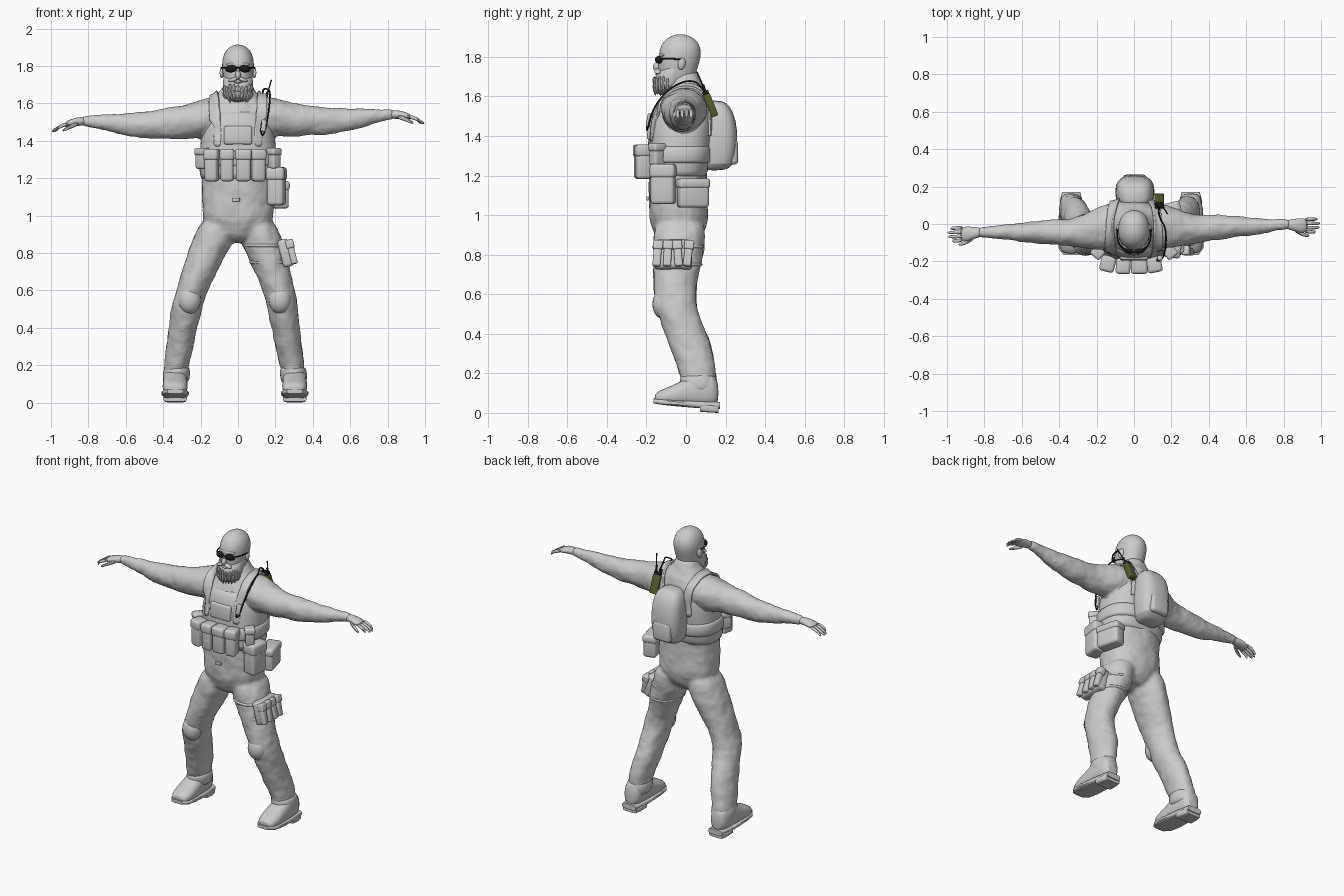
import bpy, bmesh, math, random
from mathutils import Vector, Matrix, Euler

random.seed(4)

def mat(name, col):
    m = bpy.data.materials.new(name)
    m.diffuse_color = (*col, 1)
    return m

BLACK = mat("black", (0.012, 0.012, 0.012))
OLIVE = mat("olive", (0.09, 0.11, 0.025))

def finish(name, bm, subsurf=0, material=None):
    bmesh.ops.recalc_face_normals(bm, faces=bm.faces)
    me = bpy.data.meshes.new(name)
    bm.to_mesh(me)
    bm.free()
    ob = bpy.data.objects.new(name, me)
    bpy.context.collection.objects.link(ob)
    if material:
        me.materials.append(material)
    if subsurf:
        ob.modifiers.new("Subdivision", 'SUBSURF').levels = subsurf
        ob.modifiers[-1].render_levels = subsurf
    return ob

def tube(bm, rings, axis=2, n=16, p=2.0):
    """Loft of superellipses (x, y, z, radius_u, radius_v) across one axis."""
    u, v = [i for i in range(3) if i != axis]
    loops = []
    for *c, a, b in rings:
        loop = []
        for k in range(n):
            t = math.tau * (k + 0.5) / n
            co = Vector(c)
            co[u] += a * math.copysign(abs(math.cos(t)) ** (2 / p), math.cos(t))
            co[v] += b * math.copysign(abs(math.sin(t)) ** (2 / p), math.sin(t))
            loop.append(bm.verts.new(co))
        loops.append(loop)
    for A, B in zip(loops, loops[1:]):
        for k in range(n):
            bm.faces.new((A[k], A[(k + 1) % n], B[(k + 1) % n], B[k]))
    bm.faces.new(loops[0][::-1])
    bm.faces.new(loops[-1])

def loft(name, rings, axis=2, n=16, p=2.0, subsurf=1, material=None):
    bm = bmesh.new()
    tube(bm, rings, axis, n, p)
    return finish(name, bm, subsurf, material)

def blob(name, loc, rad, material=None, rot=(0, 0, 0)):
    bm = bmesh.new()
    bmesh.ops.create_uvsphere(bm, u_segments=20, v_segments=12, radius=1,
                              matrix=Matrix.LocRotScale(Vector(loc), Euler(rot), Vector(rad)))
    return finish(name, bm, 0, material)

def box(name, loc, size, rot=(0, 0, 0), bevel=0.012, material=None, flap=False):
    """Bevelled box, with an optional pouch lid over its top third."""
    bm = bmesh.new()
    parts = [((0, 0, 0), size)]
    if flap:
        parts.append(((0, 0, size[2] * 0.34), (size[0] + .01, size[1] + .01, size[2] * 0.36)))
    for off, s in parts:
        b2 = bmesh.new()
        bmesh.ops.create_cube(b2, size=1, matrix=Matrix.LocRotScale(Vector(off), None, Vector(s)))
        bmesh.ops.bevel(b2, geom=b2.edges[:], offset=bevel, segments=3, profile=0.5, affect='EDGES')
        tmp = bpy.data.meshes.new("tmp")
        b2.to_mesh(tmp)
        b2.free()
        bm.from_mesh(tmp)
        bpy.data.meshes.remove(tmp)
    ob = finish(name, bm, 0, material)
    ob.location, ob.rotation_euler = loc, rot
    return ob

def wire(name, pts, r, material=BLACK):
    cu = bpy.data.curves.new(name, 'CURVE')
    cu.dimensions, cu.bevel_depth, cu.bevel_resolution, cu.use_fill_caps = '3D', r, 2, True
    sp = cu.splines.new('NURBS')
    sp.points.add(len(pts) - 1)
    for q, c in zip(sp.points, pts):
        q.co = (*c, 1)
    sp.use_endpoint_u, sp.order_u = True, 3
    cu.materials.append(material)
    bpy.context.collection.objects.link(bpy.data.objects.new(name, cu))

# clothed body: torso, arms and legs fused into one skin
ARM = [(.06, 0, 1.545, .12, .10), (.18, -.01, 1.53, .125, .108), (.26, -.025, 1.515, .088, .095),
       (.35, -.03, 1.51, .075, .084), (.48, -.015, 1.505, .065, .076), (.58, -.015, 1.51, .053, .063),
       (.70, -.008, 1.527, .041, .044), (.80, -.003, 1.54, .029, .03), (.84, -.002, 1.542, .027, .027)]
LEG = [(.10, -.03, 1.0, .09, .13), (.122, -.035, .88, .115, .135), (.155, -.04, .78, .11, .125),
       (.198, -.055, .66, .09, .112), (.23, -.055, .56, .083, .108), (.243, -.035, .48, .083, .103),
       (.258, .01, .38, .077, .11), (.275, .04, .28, .073, .104), (.29, .06, .2, .069, .094),
       (.298, .072, .12, .07, .09)]

def arm_point(s, x, y, z):
    t = abs(x) / .8 if s < 0 else 0
    return s * x, y - .04 * t, z - .035 * t

def leg_x(s, x, z):
    return s * (x + (min(.038, max(0, .08 * (.98 - z))) if s < 0 else 0))

bm = bmesh.new()
tube(bm, [(0, -.04, .85, .09, .09), (0, -.035, .93, .185, .145), (0, -.037, 1.02, .2, .153),
          (0, -.042, 1.12, .192, .148), (0, -.045, 1.22, .2, .148), (0, -.03, 1.36, .2, .155),
          (0, -.02, 1.48, .2, .155), (0, -.01, 1.56, .185, .135), (0, 0, 1.63, .13, .105),
          (0, 0, 1.67, .08, .075), (0, -.015, 1.75, .068, .07)], p=2.3)
for s in (1, -1):
    tube(bm, [(*arm_point(s, x, y, z), a, b) for x, y, z, a, b in ARM], axis=0)
    tube(bm, [(leg_x(s, x, z), y, z, a, b) for x, y, z, a, b in LEG])
body = finish("clothed_body", bm, 1)
rm = body.modifiers.new("Fuse", 'REMESH')
rm.mode, rm.voxel_size = 'VOXEL', 0.011
sm = body.modifiers.new("Relax", 'SMOOTH')
sm.factor, sm.iterations = 0.5, 6
folds = bpy.data.textures.new("folds", 'CLOUDS')
folds.noise_scale = 0.09
dp = body.modifiers.new("Folds", 'DISPLACE')
dp.texture, dp.strength, dp.mid_level = folds, 0.016, 0.45
rm.use_smooth_shade = True

# hands with fingers, boots and knees
for s, side in ((1, "left"), (-1, "right")):
    bm = bmesh.new()
    A = lambda x, y, z, a, b: (*arm_point(s, x, y, z), a, b)
    tube(bm, [A(.81, -.003, 1.54, .026, .025), A(.85, -.005, 1.541, .031, .024),
              A(.89, -.008, 1.536, .042, .021), A(.93, -.008, 1.525, .041, .016)], axis=0, n=12)
    for i, tip in enumerate((.982, .998, .995, .97)):
        y = .024 - .021 * i
        tube(bm, [A(.91, y, 1.53, .011, .012), A(.945, y * 1.1, 1.522, .0105, .0115),
                  A(.968, y * 1.1, 1.508, .010, .010), A(tip, y, 1.492, .007, .008)], axis=0, n=8)
    tube(bm, [A(.85, -.025, 1.53, .015, .015), A(.89, -.05, 1.518, .013, .013),
              A(.915, -.06, 1.506, .011, .011), A(.94, -.063, 1.494, .007, .008)], axis=0, n=8)
    finish("hand_" + side, bm, 1)

    fx = .303 if s > 0 else -.336
    loft("boot_" + side, [(fx, .165, .10, .035, .055), (fx, .14, .115, .06, .085), (fx, .06, .12, .066, .095),
                          (fx, -.01, .10, .066, .068), (fx, -.08, .085, .07, .05), (fx, -.135, .077, .062, .036),
                          (fx, -.16, .072, .04, .022)], axis=1, p=2.4)
    bm = bmesh.new()
    tube(bm, [(fx, .172, .038, .05, .018), (fx, .06, .042, .066, .018), (fx, -.06, .05, .074, .016),
              (fx, -.13, .056, .068, .014), (fx, -.165, .06, .042, .012)], axis=1, p=4)
    tube(bm, [(fx, .165, .02, .05, .02), (fx, .13, .021, .06, .02), (fx, .07, .026, .063, .02)], axis=1, p=5)
    finish("boot_sole_" + side, bm)
    loft("boot_cuff_" + side, [(fx * .985, .068, .10, .068, .086), (fx * .985, .068, .13, .074, .095),
                               (fx * .975, .062, .17, .074, .097), (fx * .97, .06, .2, .065, .088)])
    blob("knee_pad_" + side, (leg_x(s, .225, .55), -.115, .55), (.062, .055, .075))

# head, face and beard
loft("head", [(0, -.035, 1.64, .06, .07), (0, -.045, 1.70, .074, .092), (0, -.04, 1.75, .082, .103),
              (0, -.032, 1.80, .088, .11), (0, -.028, 1.85, .084, .105), (0, -.028, 1.89, .062, .078),
              (0, -.028, 1.91, .03, .038), (0, -.028, 1.914, .01, .012)], p=2.15, subsurf=2)
blob("nose", (0, -.145, 1.75), (.015, .022, .024), rot=(-.3, 0, 0))
blob("nose_bridge", (0, -.136, 1.775), (.01, .014, .025))
blob("brow", (0, -.118, 1.808), (.062, .02, .012))
blob("mouth", (0, -.143, 1.712), (.022, .012, .006))
bm = bmesh.new()
tube(bm, [(0, -.05, 1.765, .078, .06), (0, -.07, 1.73, .08, .07), (0, -.082, 1.69, .084, .078),
          (0, -.088, 1.655, .08, .073), (0, -.098, 1.625, .058, .055), (0, -.105, 1.605, .03, .03)])
for k in range(22):  # hanging locks
    t = math.pi * (1.02 + .96 * (k % 11) / 10)
    row = k // 11
    x, y = .078 * math.cos(t), -.088 + .072 * math.sin(t)
    z = 1.70 - row * .035 + random.uniform(-.008, .008)
    tube(bm, [(x * .95, y, z, .008, .008), (x * .97, y - .003, z - .025, .013, .011),
              (x * (.82 - .2 * row), y + .005, z - random.uniform(.055, .075), .003, .003)], n=6)
finish("beard", bm, 1)
for s, side in ((1, "left"), (-1, "right")):
    blob("ear_" + side, (s * .086, -.022, 1.765), (.011, .02, .03), rot=(-.2, 0, s * .3))
    blob("moustache_" + side, (s * .024, -.142, 1.727), (.028, .018, .011), rot=(0, s * .35, 0))
    # sunglasses
    blob("lens_" + side, (s * .036, -.138, 1.785), (.034, .016, .019), BLACK, (0, s * .1, s * .35))
    wire("temple_" + side, [(s * .062, -.13, 1.79), (s * .083, -.105, 1.79), (s * .091, -.06, 1.79),
                            (s * .09, -.025, 1.787)], .004)
wire("glasses_bridge", [(-.015, -.15, 1.79), (0, -.155, 1.793), (.015, -.15, 1.79)], .004)

# vest, chest belt and shoulder straps
loft("vest", [(0, -.045, 1.19, .2, .145), (0, -.045, 1.2, .208, .155), (0, -.03, 1.36, .206, .163),
              (0, -.025, 1.46, .195, .163), (0, -.018, 1.53, .165, .152), (0, -.012, 1.57, .14, .135)],
     n=24, p=2.5)
loft("chest_belt", [(0, -.037, 1.26, .214, .166), (0, -.035, 1.265, .217, .169), (0, -.033, 1.345, .215, .168),
                    (0, -.033, 1.35, .212, .165)], n=24, p=2.5)
for s, side in ((1, "left"), (-1, "right")):
    bm = bmesh.new()
    rows = [[bm.verts.new((s * (x + w), y, z)) for w in (-.025, 0, .025)] for x, y, z in
            ((.115, -.19, 1.37), (.12, -.19, 1.44), (.125, -.18, 1.52), (.13, -.14, 1.59), (.13, -.07, 1.645),
             (.125, 0, 1.665), (.12, .07, 1.64), (.105, .12, 1.58), (.1, .15, 1.5), (.12, .15, 1.4))]
    for a, b in zip(rows, rows[1:]):
        for i in (0, 1):
            bm.faces.new((a[i], a[i + 1], b[i + 1], b[i]))
    strap = finish("shoulder_strap_" + side, bm, 2)
    sw = strap.modifiers.new("Wrap", 'SHRINKWRAP')
    sw.target, sw.wrap_mode, sw.offset = body, 'ABOVE_SURFACE', .012
    so = strap.modifiers.new("Thickness", 'SOLIDIFY')
    so.thickness, so.offset = .012, 0
box("chest_admin_panel", (0, -.18, 1.43), (.15, .03, .1), (-.06, 0, 0))
box("belt_buckle", (-.01, -.193, 1.085), (.04, .015, .02), bevel=.004)

# front pouch row
for i, (x, y, w, r) in enumerate(((-.14, -.213, .07, -.25), (-.058, -.225, .068, -.05),
                                  (.028, -.225, .08, 0), (.108, -.217, .07, .2))):
    box(f"front_pouch_{i + 1}", (x, y, 1.268), (w, .075, .17), (0, 0, r), .016, flap=True)
for s, side in ((1, "left"), (-1, "right")):
    box("corner_pouch_" + side, (s * .188, -.145, 1.305), (.055, .07, .11), (0, 0, s * .7), .012, flap=True)

# hip pouches on one side
box("hip_pouch_front", (.205, -.115, 1.155), (.09, .12, .2), (0, 0, -.15), .018, flap=True)
box("hip_pouch_back", (.215, .035, 1.11), (.085, .155, .145), (0, 0, .25), .018, flap=True)

# thigh rig with magazines and leg bands
box("thigh_panel", (.255, -.065, .80), (.06, .19, .15), (0, -.25, 0), .018)
for i in range(4):
    box(f"thigh_magazine_{i + 1}", (.288, -.145 + .052 * i, .805), (.034, .04, .13),
        (random.uniform(-.12, .12), -.25, 0), .008, flap=True)
for z, x, r in ((.84, .137, .117), (.75, .167, .109)):
    loft("thigh_band", [(x - .004, -.038, z + .015, r, r + .016), (x, -.04, z, r + .002, r + .018),
                        (x + .004, -.042, z - .015, r, r + .016)])

# backpack
loft("backpack", [(.005, .14, 1.225, .06, .045), (.005, .165, 1.245, .097, .082), (.005, .17, 1.36, .108, .095),
                  (.005, .17, 1.49, .102, .085), (.005, .155, 1.555, .085, .065), (.005, .145, 1.58, .045, .04)],
     n=20, p=2.8)
box("backpack_pocket", (.005, .238, 1.32), (.13, .05, .13), (.03, 0, 0), .022)

# radio with antenna, cable and talk switch
tilt = (.38, 0, 0)
box("radio", (.135, .125, 1.555), (.052, .036, .12), tilt, .006, OLIVE)
box("radio_top", (.135, .1, 1.618), (.046, .032, .02), tilt, .005, BLACK)
wire("radio_knob", [(.12, .098, 1.62), (.12, .093, 1.632), (.12, .088, 1.645)], .008)
wire("antenna_base", [(.152, .1, 1.62), (.155, .092, 1.64), (.157, .085, 1.66)], .007)
wire("antenna", [(.155, .092, 1.64), (.166, .075, 1.68), (.178, .055, 1.725)], .0035)
wire("radio_cable", [(.135, .09, 1.63), (.13, .06, 1.67), (.145, .02, 1.68), (.168, -.02, 1.672),
                     (.172, -.08, 1.642), (.168, -.13, 1.59), (.16, -.168, 1.53), (.148, -.188, 1.46),
                     (.13, -.198, 1.42), (.12, -.196, 1.46), (.128, -.19, 1.5)], .0045)
box("talk_switch", (.136, -.185, 1.48), (.026, .026, .065), (-.15, .15, .2), .007)

# smooth shading with crisp edges
bpy.ops.object.select_all(action='DESELECT')
for ob in bpy.data.objects:
    if ob.type == 'MESH':
        ob.select_set(True)
        bpy.context.view_layer.objects.active = ob
bpy.ops.object.shade_smooth_by_angle(angle=math.radians(45))
